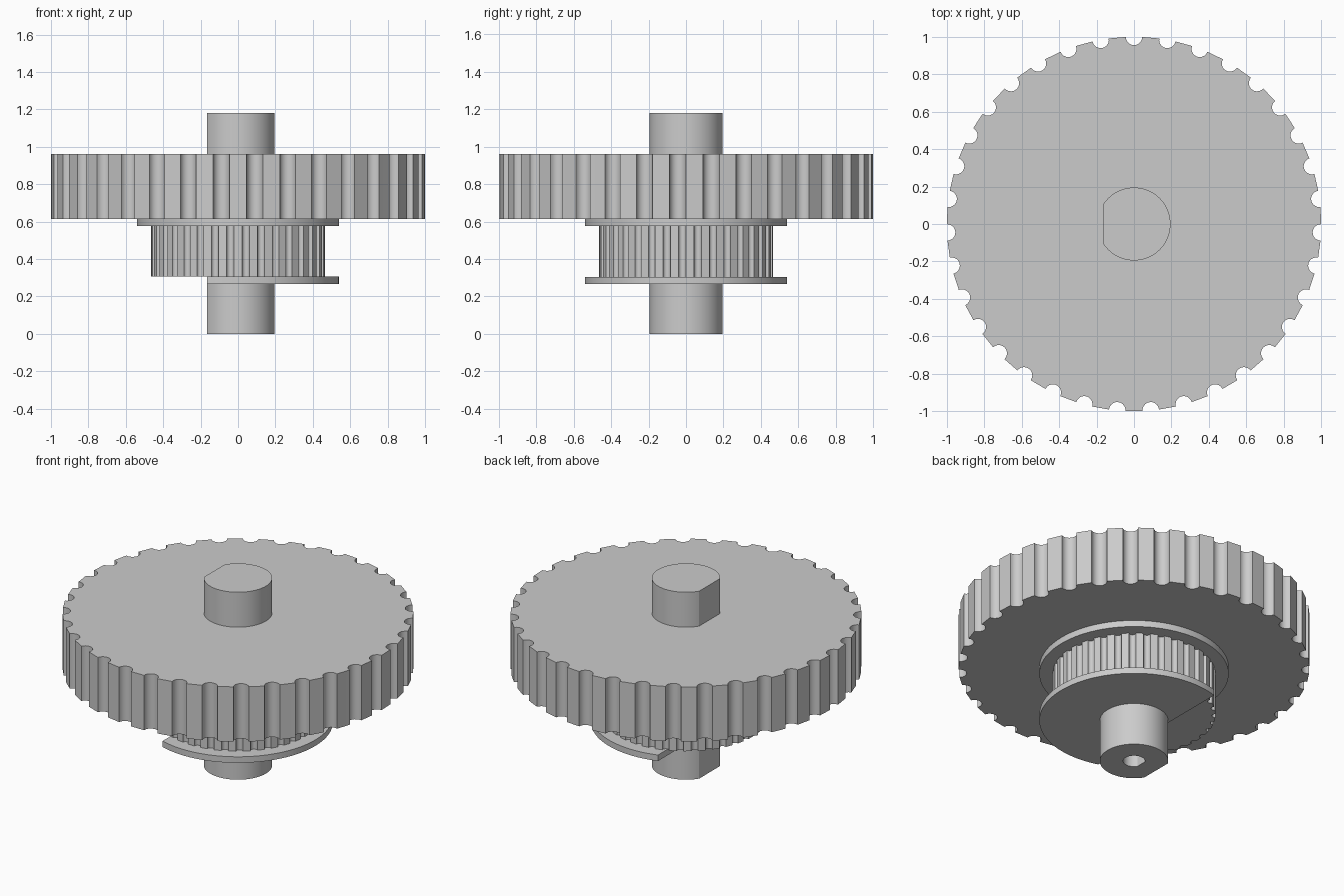
import bpy
import bmesh
import math

cube = bpy.data.objects.get("Cube")
if cube:
    bpy.data.objects.remove(cube, do_unlink=True)

grey = bpy.data.materials.new("light_grey_plastic")
grey.use_nodes = True
colour = (0.6, 0.6, 0.6, 1)
grey.diffuse_color = colour
grey.node_tree.nodes["Principled BSDF"].inputs["Base Color"].default_value = colour


def prism(name, profile, z0, z1, bore=None):
    """Extrude a closed outline; bore = (scale, depth) sinks a hole from below."""
    bm = bmesh.new()
    base = bm.faces.new([bm.verts.new((x, y, z0)) for x, y in profile])
    top = bmesh.ops.extrude_face_region(bm, geom=[base], use_keep_orig=True)["geom"]
    for v in top:
        if isinstance(v, bmesh.types.BMVert):
            v.co.z = z1
    bmesh.ops.recalc_face_normals(bm, faces=bm.faces[:])
    if bore:
        scale, depth = bore
        for factor, rise in ((scale, 0), (1, depth)):
            base = bmesh.ops.extrude_discrete_faces(bm, faces=[base])["faces"][0]
            for v in base.verts:
                v.co.x *= factor
                v.co.y *= factor
                v.co.z += rise
        bmesh.ops.recalc_face_normals(bm, faces=bm.faces[:])
    mesh = bpy.data.meshes.new(name)
    bm.to_mesh(mesh)
    bm.free()
    mesh.materials.append(grey)
    obj = bpy.data.objects.new(name, mesh)
    bpy.context.collection.objects.link(obj)
    bpy.ops.object.select_all(action="DESELECT")
    obj.select_set(True)
    bpy.context.view_layer.objects.active = obj
    bpy.ops.object.shade_smooth_by_angle(angle=math.radians(30))
    return obj


def circle(radius, flat=None, sides=96):
    """Circle, optionally cut straight at x = flat."""
    if flat is None:
        angles = [2 * math.pi * i / sides for i in range(sides)]
    else:
        limit = math.acos(flat / radius)
        angles = [-limit + 2 * limit * i / sides for i in range(sides + 1)]
    return [(radius * math.cos(a), radius * math.sin(a)) for a in angles]


def toothed(radius, teeth, groove, sides):
    """Faceted disc with round grooves around its rim."""
    points = []
    step = 2 * math.pi / sides
    pitch = 2 * math.pi / teeth
    half = groove / radius
    for t in range(teeth):
        mid = math.pi / 2 + t * pitch
        cx, cy = radius * math.cos(mid), radius * math.sin(mid)
        # hollow of the groove
        for i in range(11):
            a = mid - math.pi / 2 - math.pi * i / 10
            points.append((cx + groove * math.cos(a), cy + groove * math.sin(a)))
        # tooth crest, with a corner wherever the disc has one
        corner = math.ceil((mid + half) / step) * step
        if mid + half + 0.01 < corner < mid + pitch - half - 0.01:
            points.append((radius * math.cos(corner), radius * math.sin(corner)))
    return points


FLAT = -0.165

# D-shaped shaft with a blind hole underneath
prism("shaft", circle(0.195, FLAT), 0, 1.18, bore=(0.32, 0.27))

# Large and small belt pulleys
prism("large_pulley", toothed(1.0, 35, 0.044, 36), 0.615, 0.96)
prism("small_pulley", toothed(0.465, 35, 0.02, 36), 0.305, 0.58)

# Belt guides; the lower one is cut in line with the shaft flat
prism("upper_flange", circle(0.54), 0.575, 0.615)
prism("lower_flange", circle(0.54, FLAT), 0.267, 0.305)
